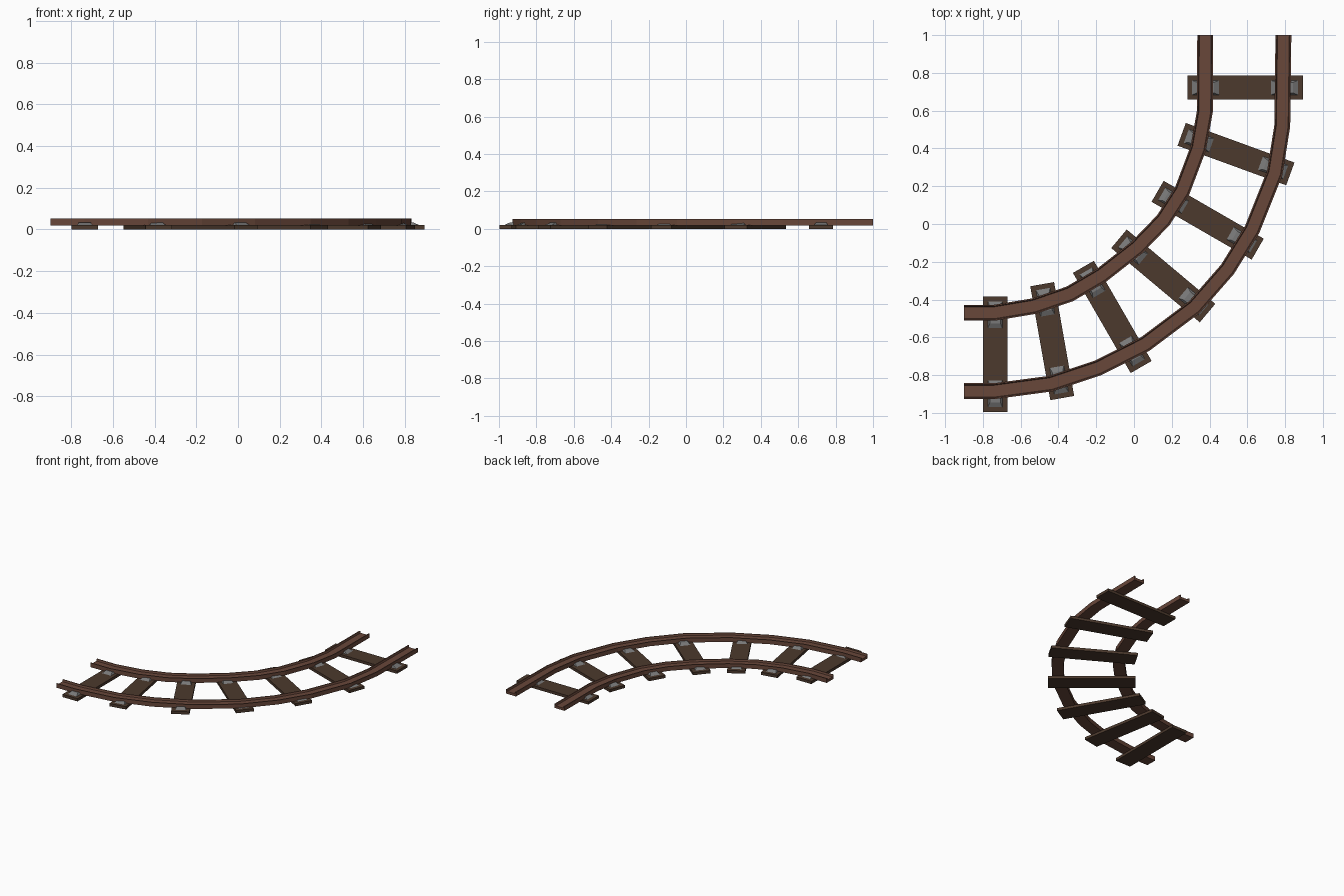
import bpy, bmesh, math
from mathutils import Vector, Matrix

if "Cube" in bpy.data.objects:
    bpy.data.objects.remove(bpy.data.objects["Cube"])


def material(name, rgb):
    m = bpy.data.materials.new(name)
    m.diffuse_color = (*rgb, 1)
    m.use_nodes = True
    m.node_tree.nodes["Principled BSDF"].inputs["Base Color"].default_value = m.diffuse_color
    return m


RUST = material("rusty_rail", (0.14, 0.063, 0.042))
WOOD = material("dark_wood", (0.072, 0.041, 0.026))
STEEL = material("grey_steel", (0.19, 0.19, 0.19))


def finish(name, bm, mat):
    bmesh.ops.recalc_face_normals(bm, faces=bm.faces)
    me = bpy.data.meshes.new(name)
    bm.to_mesh(me)
    bm.free()
    me.materials.append(mat)
    ob = bpy.data.objects.new(name, me)
    bpy.context.collection.objects.link(ob)
    return ob


def sweep(name, path, profile, mat):
    """Sweep a closed profile (side, z) along a flat path with mitred joints."""
    pts = [Vector(p) for p in path]
    bm = bmesh.new()
    rings = []
    for i, p in enumerate(pts):
        a = (p - pts[i - 1]).normalized() if i else (pts[1] - p).normalized()
        b = (pts[i + 1] - p).normalized() if i < len(pts) - 1 else a
        t = (a + b).normalized()
        side = Vector((t.y, -t.x)) / t.dot(a)
        rings.append([bm.verts.new((*(p + side * s), z)) for s, z in profile])
    n = len(profile)
    for r0, r1 in zip(rings, rings[1:]):
        for k in range(n):
            bm.faces.new((r0[k], r0[(k + 1) % n], r1[(k + 1) % n], r1[k]))
    bm.faces.new(rings[0])
    bm.faces.new(rings[-1])
    return finish(name, bm, mat)


def block(name, centre, angle, bottom, top, z0, z1, mat):
    """Box with separate bottom and top sizes, turned about z."""
    bm = bmesh.new()
    bmesh.ops.create_cube(bm, size=1)
    for v in bm.verts:
        size, z = (top, z1) if v.co.z > 0 else (bottom, z0)
        v.co = (v.co.x * size[0], v.co.y * size[1], z)
    bm.transform(Matrix.Translation((*centre, 0)) @ Matrix.Rotation(angle, 4, 'Z'))
    return finish(name, bm, mat)


# Rails: channel section with thin raised lips
half = [(0.042, 0.019), (0.042, 0.052), (0.035, 0.052), (0.031, 0.038)]
profile = half + [(-s, z) for s, z in reversed(half)]
inner = [(-0.9, -0.47), (-0.74, -0.47), (-0.53, -0.435), (-0.34, -0.37),
         (-0.17, -0.27), (0.015, -0.125), (0.155, 0.02), (0.255, 0.175),
         (0.34, 0.40), (0.375, 0.595), (0.377, 1.0)]
outer = [(-0.9, -0.885), (-0.74, -0.885), (-0.44, -0.845), (-0.19, -0.762),
         (0.06, -0.635), (0.32, -0.44), (0.495, -0.24), (0.625, -0.03),
         (0.745, 0.27), (0.785, 0.52), (0.791, 1.0)]
sweep("inner_rail", inner, profile, RUST)
sweep("outer_rail", outer, profile, RUST)

# Sleepers and their rail plates: centre x, y and turn in degrees
sleepers = [(-0.735, -0.69, -90), (-0.433, -0.62, -80), (-0.115, -0.492, -60),
            (0.155, -0.275, -40), (0.39, 0.02, -30), (0.54, 0.37, -20),
            (0.588, 0.722, 0)]
for i, (x, y, deg) in enumerate(sleepers, 1):
    a = math.radians(deg)
    block(f"sleeper_{i}", (x, y), a, (0.612, 0.128), (0.612, 0.128), 0, 0.021, WOOD)
    for label, s in (("inner", -0.209), ("outer", 0.209)):
        c = (x + s * math.cos(a), y + s * math.sin(a))
        block(f"{label}_plate_{i}", c, a, (0.146, 0.078), (0.09, 0.056), 0.02, 0.033, STEEL)
